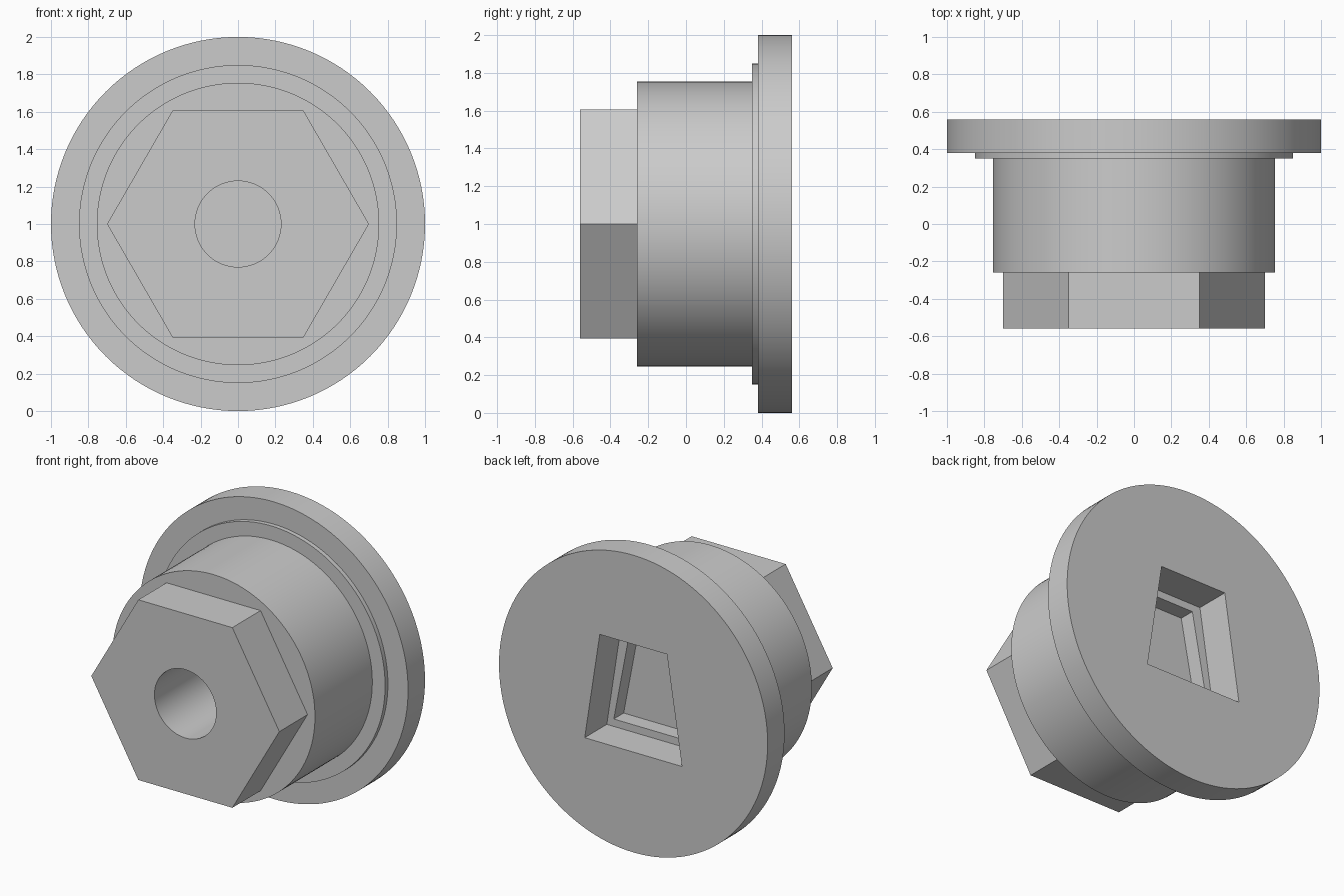
import bpy
import bmesh
from math import cos, sin, pi, radians
from mathutils import Vector

cube = bpy.data.objects.get("Cube")
if cube:
    bpy.data.objects.remove(cube, do_unlink=True)

CENTRE_Z = 1.0
BACK = 0.56
FRONT = -0.56

grey = bpy.data.materials.new("plain_grey")
grey.use_nodes = True
grey.diffuse_color = (0.6, 0.6, 0.6, 1)
grey.node_tree.nodes["Principled BSDF"].inputs["Base Color"].default_value = (0.6, 0.6, 0.6, 1)


def finish(name, bm):
    bmesh.ops.recalc_face_normals(bm, faces=bm.faces)
    mesh = bpy.data.meshes.new(name)
    bm.to_mesh(mesh)
    bm.free()
    mesh.materials.append(grey)
    obj = bpy.data.objects.new(name, mesh)
    bpy.context.collection.objects.link(obj)
    return obj


def prism(name, outline, y0, y1):
    """Extrude an (x, z) outline along y."""
    bm = bmesh.new()
    face = bm.faces.new([bm.verts.new((x, y0, z + CENTRE_Z)) for x, z in outline])
    moved = bmesh.ops.extrude_face_region(bm, geom=[face])["geom"]
    verts = [v for v in moved if isinstance(v, bmesh.types.BMVert)]
    bmesh.ops.translate(bm, verts=verts, vec=Vector((0, y1 - y0, 0)))
    return finish(name, bm)


def ring(radius, sides):
    return [(radius * cos(2 * pi * i / sides), radius * sin(2 * pi * i / sides))
            for i in range(sides)]


def lathe(name, profile, sides=128):
    """Stack circles of (radius, y) into a closed turned solid."""
    bm = bmesh.new()
    loops = [[bm.verts.new((x, y, z + CENTRE_Z)) for x, z in ring(r, sides)]
             for r, y in profile]
    for a, b in zip(loops, loops[1:]):
        for i in range(sides):
            j = (i + 1) % sides
            bm.faces.new((a[i], a[j], b[j], b[i]))
    bm.faces.new(loops[0])
    bm.faces.new(loops[-1])
    return finish(name, bm)


def combine(target, tool, operation):
    mod = target.modifiers.new(operation.lower(), "BOOLEAN")
    mod.operation = operation
    mod.solver = "EXACT"
    mod.object = tool
    bpy.context.view_layer.objects.active = target
    bpy.ops.object.modifier_apply(modifier=mod.name)
    bpy.data.objects.remove(tool, do_unlink=True)


def trapezoid(top, top_half, bottom, bottom_half):
    return [(-bottom_half, bottom), (bottom_half, bottom), (top_half, top), (-top_half, top)]


# Turned body: barrel, thin shoulder and wide flange
plug = lathe("flanged_plug", [(0.755, -0.26), (0.755, 0.35), (0.85, 0.35),
                              (0.85, 0.38), (1.0, 0.38), (1.0, BACK)])

# Hexagonal head on the front
combine(plug, prism("hex_head", ring(0.7, 6), FRONT, -0.1), "UNION")

# Blind round bore from the front
combine(plug, prism("bore_cutter", ring(0.23, 64), FRONT - 0.1, 0.14), "DIFFERENCE")

# Stepped trapezoid socket in the back
combine(plug, prism("socket_cutter", trapezoid(0.40, 0.25, -0.325, 0.362),
                    BACK - 0.235, BACK + 0.1), "DIFFERENCE")
combine(plug, prism("inner_socket_cutter", trapezoid(0.35, 0.19, -0.275, 0.31),
                    BACK - 0.34, BACK), "DIFFERENCE")

# Smooth the round walls, keep the rims crisp
bpy.ops.object.select_all(action="DESELECT")
plug.select_set(True)
bpy.context.view_layer.objects.active = plug
bpy.ops.object.shade_smooth_by_angle(angle=radians(30))
